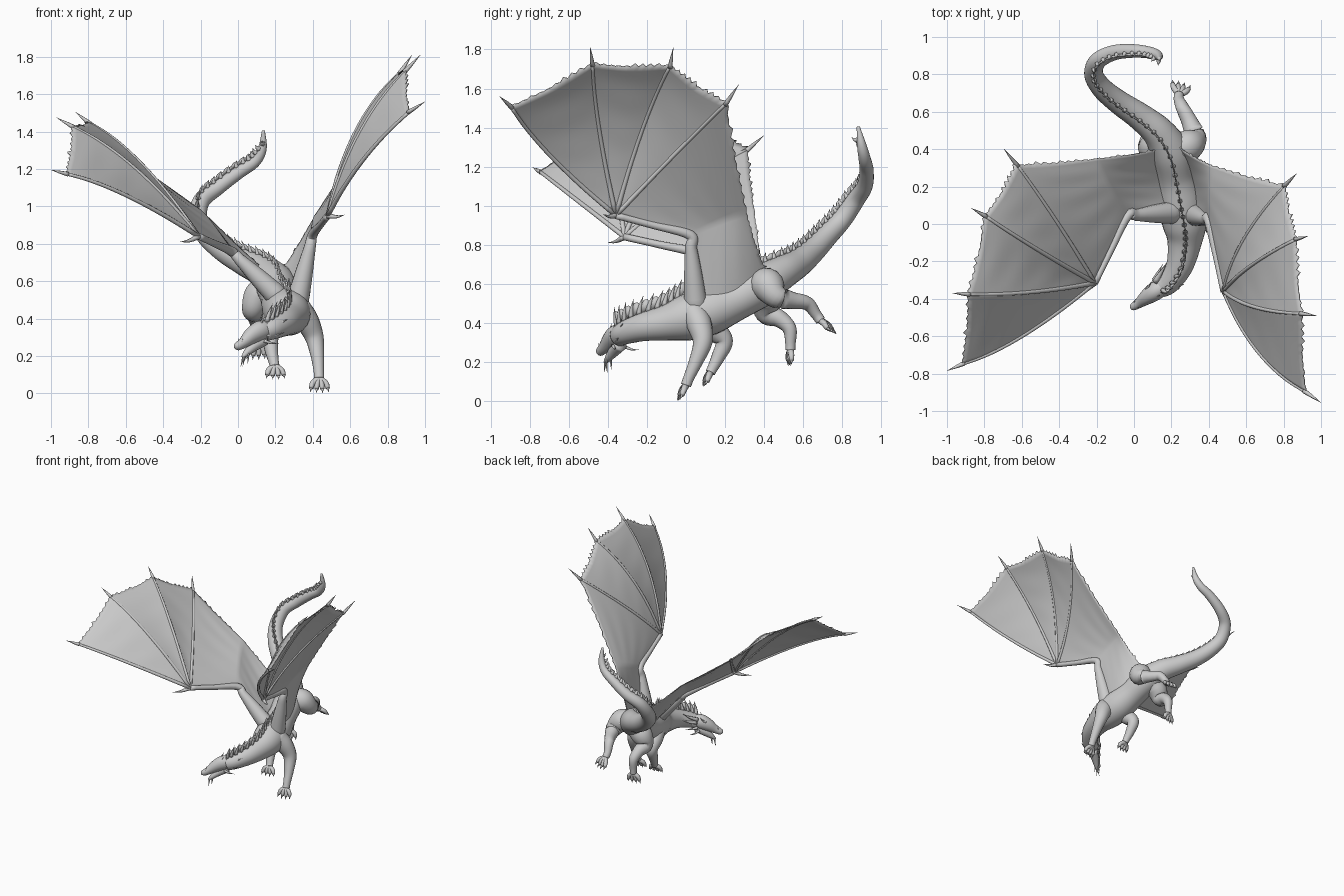
import bpy, bmesh, math, random
from mathutils import Vector as V

if "Cube" in bpy.data.objects:
    bpy.data.objects.remove(bpy.data.objects["Cube"])

random.seed(4)


def finish(name, bm, thick=0):
    bmesh.ops.recalc_face_normals(bm, faces=bm.faces)
    me = bpy.data.meshes.new(name)
    bm.to_mesh(me)
    bm.free()
    for p in me.polygons:
        p.use_smooth = True
    ob = bpy.data.objects.new(name, me)
    bpy.context.collection.objects.link(ob)
    if thick:
        m = ob.modifiers.new("thickness", 'SOLIDIFY')
        m.thickness, m.offset = thick, 0
    return ob


def spline(pts, n):
    """Catmull-Rom through (x, y, z, radius) points."""
    p = [V(q) for q in pts]
    p = [2 * p[0] - p[1]] + p + [2 * p[-1] - p[-2]]
    out = []
    for i in range(1, len(p) - 2):
        a, b, c, d = p[i - 1:i + 3]
        for k in range(n):
            t = k / n
            out.append(0.5 * (2 * b + (c - a) * t + (2 * a - 5 * b + 4 * c - d) * t * t
                              + (3 * b - a - 3 * c + d) * t ** 3))
    return out + [p[-2]]


def frames(path, ref):
    for i, q in enumerate(path):
        t = (path[min(i + 1, len(path) - 1)] - path[max(i - 1, 0)]).xyz.normalized()
        up = (ref - t * ref.dot(t)).normalized()
        yield q.xyz, max(q.w, 0.0008), t, up, t.cross(up)


def tube(bm, pts, n=5, sides=12, ref=V((0.03, -0.35, 1)), wide=1.0, dome=False):
    path, rings = spline(pts, n), []
    if dome:  # rounded start
        p, d = path[0].copy(), (path[0] - path[1]).xyz.normalized()
        caps = [V((*(p.xyz + d * p.w * math.sin(a) * .7), p.w * math.cos(a))) for a in (1.5, 1.1, .75, .4)]
        path = caps + path
    for c, r, t, up, side in frames(path, ref):
        rings.append([bm.verts.new(c + r * (math.cos(a) * side * wide + math.sin(a) * up))
                      for a in (2 * math.pi * k / sides for k in range(sides))])
    for a, b in zip(rings, rings[1:]):
        for k in range(sides):
            bm.faces.new((a[k], a[k - 1], b[k - 1], b[k]))
    bm.faces.new(rings[0])
    bm.faces.new(rings[-1])
    return path


def spike(bm, base, tip, r, bend=V((0, 0, 0)), sides=6):
    base, tip = V(base), V(tip)
    mid = (base + tip) / 2 + bend
    tube(bm, [(*base, r), (*mid, r * 0.6), (*tip, 0)], 3, sides, V((0.31, 0.77, 0.5)))


# Neck, trunk and curling tail
spine = [(.14, -.345, .33, .052), (.19, -.31, .35, .06), (.245, -.22, .378, .073),
         (.27, -.1, .4, .092), (.27, 0, .425, .118), (.25, .12, .46, .122),
         (.225, .25, .515, .106), (.195, .38, .59, .108), (.13, .49, .655, .087),
         (.03, .575, .705, .073), (-.08, .65, .77, .064), (-.17, .725, .85, .057),
         (-.215, .8, .93, .051), (-.195, .87, 1.03, .046), (-.11, .915, 1.1, .041),
         (0, .925, 1.18, .036), (.09, .915, 1.24, .031), (.13, .9, 1.31, .024),
         (.136, .882, 1.405, .008)]
bm = bmesh.new()
path = tube(bm, spine, 8, 24)
finish("body_neck_tail", bm)

# Row of back spines, tallest on the neck
bm = bmesh.new()
fr = list(frames(path, V((0.03, -0.35, 1))))
for i in range(4, len(fr) - 5, 3):
    c, r, t, up, side = fr[i]
    h = 0.088 if i < 32 else 0.06 - 0.035 * i / len(fr)
    top = c + up * r * 0.93
    spike(bm, top - t * 0.005, top + up * h + t * h * 0.5, 0.015, t * -0.004)
finish("back_spines", bm)

# Crest webbing along neck and back
bm = bmesh.new()
crest = [(c + up * r * 0.9, c + up * (r + (0.06 if k < 30 else .025) * (1 if k % 3 else 0.6)) + t * 0.02)
         for k, (c, r, t, up, s) in enumerate(fr[4:-14])]
vs = [(bm.verts.new(a), bm.verts.new(b)) for a, b in crest]
for a, b in zip(vs, vs[1:]):
    bm.faces.new((a[0], b[0], b[1], a[1]))
finish("back_crest", bm, 0.005)

# Head: skull and open lower jaw
bm = bmesh.new()
tube(bm, [(.17, -.325, .34, .045), (.12, -.355, .335, .055), (.075, -.385, .31, .048),
          (.03, -.42, .272, .031), (-.005, -.443, .25, .022), (-.015, -.45, .242, .008)],
     5, 16, wide=0.9, dome=True)
finish("skull", bm)
bm = bmesh.new()
tube(bm, [(.14, -.335, .29, .035), (.09, -.365, .258, .03), (.05, -.395, .222, .02),
          (.025, -.415, .195, .008)], 4, 12)
finish("lower_jaw", bm)

# Horns, brow and chin spikes, mirrored about the head's own axis
bm = bmesh.new()
side = V((.56, -.82, .05)).normalized()
horn_set = [((.13, -.335, .37), (.205, -.25, .44), .03, .05, .017),
            ((.14, -.33, .35), (.225, -.26, .395), .04, .075, .015),
            ((.13, -.335, .31), (.2, -.28, .32), .042, .08, .012),
            ((.12, -.345, .28), (.18, -.3, .265), .035, .07, .01),
            ((.085, -.375, .345), (.115, -.345, .395), .03, .042, .01),
            ((.005, -.437, .262), (.015, -.43, .295), .014, .02, .007),
            ((.05, -.395, .22), (.04, -.4, .16), .012, .022, .006),
            ((.03, -.41, .2), (.02, -.412, .145), .004, .01, .006)]
for a, b, sa, sb, r in horn_set:
    for s in (-1, 1):
        spike(bm, V(a) + side * sa * s, V(b) + side * sb * s, r, V((0, 0, -.006)))
finish("horns_and_spikes", bm)


# Legs with clawed feet
def leg(name, pts, toe, across):
    bm = bmesh.new()
    tube(bm, pts, 6, 16, V((.3, -1, .25)), dome=True)
    foot, toe, across = V(pts[-1][:3]), V(toe), V(across).normalized()
    d = toe - foot
    for k in (-1.5, -.5, .5, 1.5):
        f = 1 - 0.07 * abs(k)
        knuckle = foot + d * 0.45 * f + across * k * 0.023 + V((0, 0, .008))
        end = foot + d * 0.75 * f + across * k * 0.03
        claw = foot + d * 1.05 * f + across * k * 0.033
        tube(bm, [(*foot, .018), (*knuckle, .016), (*end, .012)], 3, 8, V((.3, -1, .25)))
        spike(bm, end, claw, .009, V((0, 0, .004)))
    spike(bm, foot, foot - d * 0.35 + V((0, 0, -.02)), .012)
    finish(name, bm)


leg("front_leg_right", [(.325, .04, .45, .068), (.37, .07, .385, .064), (.408, .085, .3, .05),
                        (.425, .05, .2, .036), (.432, .015, .12, .028), (.434, 0, .08, .027)],
    (.436, -.04, .002), (1, .15, 0))
leg("front_leg_left", [(.205, .07, .44, .065), (.18, .14, .37, .06), (.172, .195, .305, .046),
                       (.18, .165, .225, .035), (.192, .135, .165, .027), (.197, .125, .145, .026)],
    (.202, .09, .075), (1, .15, 0))
leg("hind_leg_right", [(.235, .4, .61, .075), (.29, .42, .59, .085), (.325, .465, .535, .062),
                       (.3, .54, .515, .045), (.26, .62, .5, .036), (.24, .665, .445, .028),
                       (.24, .69, .41, .026)], (.255, .76, .345), (1, -.3, .1))
leg("hind_leg_left", [(.165, .41, .57, .075), (.11, .41, .52, .08), (.08, .415, .45, .06),
                      (.09, .48, .42, .045), (.1, .53, .37, .036), (.1, .535, .295, .027),
                      (.1, .535, .26, .025)], (.095, .53, .18), (1, .2, 0))


# Wings
def curve(sec, v):
    """Quadratic through start, middle and end of a wing section."""
    a, b, c = sec
    return a * (1 - v) * (1 - 2 * v) + b * 4 * v * (1 - v) + c * v * (2 * v - 1)


def wing(tag, shoulder, elbow, wrist, thumb, fingers, inner, root):
    shoulder, elbow, wrist = V(shoulder), V(elbow), V(wrist)
    # arm bones and thumb claw
    bm = bmesh.new()
    tube(bm, [(*shoulder, .06), (*shoulder.lerp(elbow, .4), .048), (*shoulder.lerp(elbow, .8), .032),
              (*elbow, .026), (*elbow.lerp(wrist, .5), .019), (*wrist, .018)], 5, 14, V((1, .1, -.3)), dome=True)
    spike(bm, wrist, thumb, .016, V((0, 0, -.008)))
    secs = []
    for mid, end, tip in fingers:
        sec = (wrist, V(mid), V(end))
        secs.append(sec)
        pts = [(*curve(sec, k / 5), .013 - .0008 * k) for k in range(6)]
        tube(bm, pts, 3, 8, V((.2, .9, .4)))
        spike(bm, V(end) - (V(tip) - V(end)) * .15, tip, .0135)
    finish("wing_bones_" + tag, bm)
    # membrane lofted across fingers, elbow line and flank, with a ragged rim
    secs.append((elbow, V(inner[0]), V(inner[1])))
    secs.append((shoulder, V(root[0]), V(root[1])))
    bm = bmesh.new()
    nu, nv, cols = 20, 24, []
    for j, (A, B) in enumerate(zip(secs, secs[1:])):
        for i in range(nu + (j == len(secs) - 2)):
            u = i / nu
            arch = math.sin(math.pi * u)
            rag = 1 - .015 * arch + (random.uniform(-.005, .025) if i % 2 else -.008) * (arch > .05)
            col = []
            for k in range(nv + 1):
                v = k / nv
                w = v * rag if k == nv else v * (1 - .02 * arch)
                p = curve(A, w).lerp(curve(B, w), u)
                p.z -= .008 * arch * math.sin(math.pi * v) + .002 * math.sin(26 * v + 3 * u) * arch
                col.append(bm.verts.new(p))
            cols.append(col)
    for a, b in zip(cols, cols[1:]):
        for k in range(nv):
            bm.faces.new((a[k], b[k], b[k + 1], a[k + 1]))
    bmesh.ops.remove_doubles(bm, verts=bm.verts, dist=.0005)
    finish("wing_membrane_" + tag, bm, .006)


wing("right", (.32, .05, .5), (.4, .02, .85), (.48, -.36, .95), (.57, -.425, .955),
     [((.67, -.69, 1.25), (.92, -.9, 1.51), (1.0, -.955, 1.56)),
      ((.65, -.445, 1.39), (.9, -.48, 1.73), (.975, -.49, 1.81)),
      ((.63, -.22, 1.4), (.87, -.08, 1.72), (.93, -.065, 1.81)),
      ((.59, -.08, 1.24), (.81, .21, 1.53), (.87, .27, 1.62))],
     ((.4, .17, .92), (.42, .31, .96)), ((.31, .22, .5), (.24, .41, .67)))
wing("left", (.2, .06, .53), (-.035, .045, .76), (-.21, -.315, .84), (-.31, -.4, .81),
     [((-.6, -.6, 1.06), (-.92, -.75, 1.175), (-1.0, -.785, 1.195)),
      ((-.56, -.365, 1.21), (-.89, -.375, 1.43), (-.97, -.37, 1.475)),
      ((-.52, -.135, 1.23), (-.8, .045, 1.45), (-.87, .085, 1.505)),
      ((-.42, .02, 1.11), (-.63, .32, 1.29), (-.695, .4, 1.36))],
     ((-.13, .2, .9), (-.2, .35, .98)), ((.15, .23, .54), (.13, .4, .67)))
